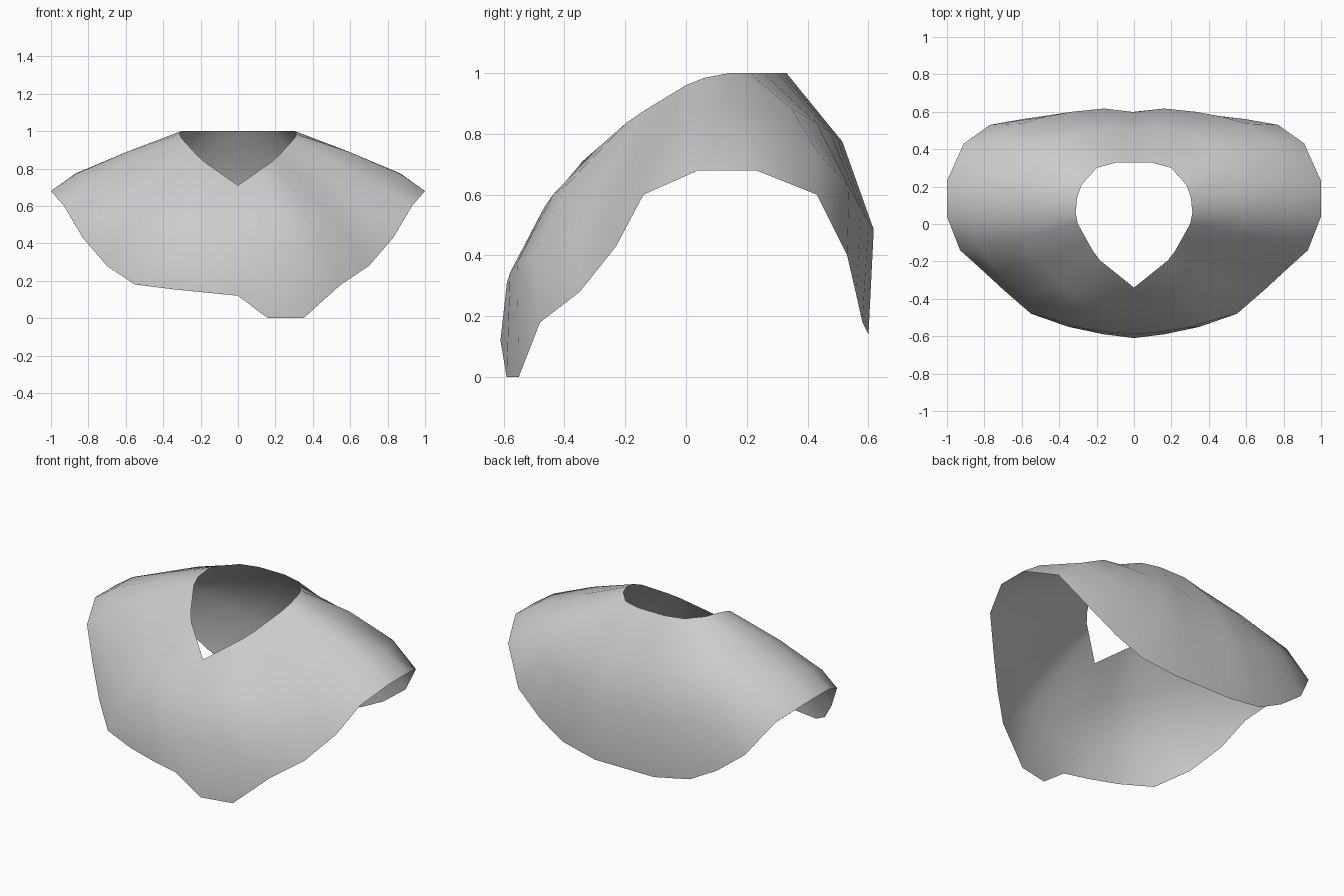
import bpy
import bmesh
from mathutils import Vector

# Remove the default cube only
default_cube = bpy.data.objects.get("Cube")
if default_cube:
    bpy.data.objects.remove(default_cube, do_unlink=True)

# Half outlines on the left side, running from front centre to back centre
NECK = [(0, -.34, .71), (.2, -.18, .85), (.3, 0, .96), (.32, .1, 1),
        (.28, .21, 1), (.2, .3, 1), (.09, .33, 1), (0, .33, 1)]
HEM = [(0, -.61, .12), (.16, -.59, 0), (.35, -.55, 0), (.55, -.48, .18),
       (.7, -.35, .28), (.83, -.23, .43), (.93, -.14, .6), (1, .04, .68),
       (1, .23, .68), (.91, .43, .6), (.77, .53, .4), (.6, .56, .27),
       (.43, .58, .18), (.2, .6, .14), (0, .6, .14)]
# Place along the neck outline where each hem column begins
NECK_PLACE = [0, .3, .6, .9, 1.2, 1.6, 2, 2.6, 3.4, 4, 4.5, 5, 5.5, 6, 7]
# How far each column bows outward between neck and hem
BOW = [.06, .08, .1, .11, .1, .08, .04, .03, .03, .07, .1, .11, .12, .12, .1]


def along(points, place):
    """Point at a fractional index of a polyline."""
    index = min(int(place), len(points) - 2)
    return Vector(points[index]).lerp(Vector(points[index + 1]), place - index)


def outward_direction(chord, hem):
    """Up from the shoulder, or away from the chest and back."""
    if abs(hem.y) < .25 and hem.x > .9:
        up = Vector((0, 0, 1))
        return (up - chord * up.dot(chord) / chord.length_squared).normalized()
    facing = 1 if hem.y > 0 else -1
    return Vector((0, -chord.z * facing, chord.y * facing)).normalized()


def middle_rows(neck, hem, bow):
    """Two points between neck and hem, bowed away from the body."""
    chord = hem - neck
    outward = outward_direction(chord, hem)
    shoulder = hem.x ** 4
    first, second = (.3, .64) if hem.y > 0 else (.36, .72)
    steps = [(first + .1 * shoulder, .9), (second + .15 * shoulder, 1)]
    points = []
    for step, share in steps:
        point = neck + chord * step + outward * bow * share
        # Keep under the straight slope of the shoulders
        point.z = min(point.z, 1 - .404 * (point.x - .32))
        points.append(point)
    return points


def side_columns(side):
    columns = []
    for place, hem_point, bow in zip(NECK_PLACE, HEM, BOW):
        neck, hem = along(NECK, place), Vector(hem_point)
        # The pointed flap only lowers the hem, and only on the left side
        tip = hem.copy()
        if hem.y < -.5:
            hem.z = max(hem.z, .12 + .1 * hem.x)
        # Flattened patch in front of the left shoulder
        if side > 0 and -.4 < hem.y < -.1:
            bow -= .04
        points = [neck, *middle_rows(neck, hem, bow), tip if side > 0 else hem]
        for point in points:
            point.x *= side
        columns.append(points)
    return columns


# Closed loop of columns: left side to the back, then right side to the front
left, right = side_columns(1), side_columns(-1)
loop = left + right[-2:0:-1]

bm = bmesh.new()
grid = [[bm.verts.new(point) for point in points] for points in loop]
for index, current in enumerate(grid):
    following = grid[(index + 1) % len(grid)]
    for row in range(len(current) - 1):
        bm.faces.new((current[row], current[row + 1],
                      following[row + 1], following[row]))

mesh = bpy.data.meshes.new("shoulder_cape")
bm.to_mesh(mesh)
bm.free()
cape = bpy.data.objects.new("shoulder_cape", mesh)
bpy.context.collection.objects.link(cape)

# Plain grey cloth
cloth = bpy.data.materials.new("light_grey_cloth")
cloth.use_nodes = True
colour = (.6, .6, .6, 1)
cloth.diffuse_color = colour
cloth.node_tree.nodes["Principled BSDF"].inputs["Base Color"].default_value = colour
mesh.materials.append(cloth)

# Soft shading across the whole sheet
for polygon in mesh.polygons:
    polygon.use_smooth = True
